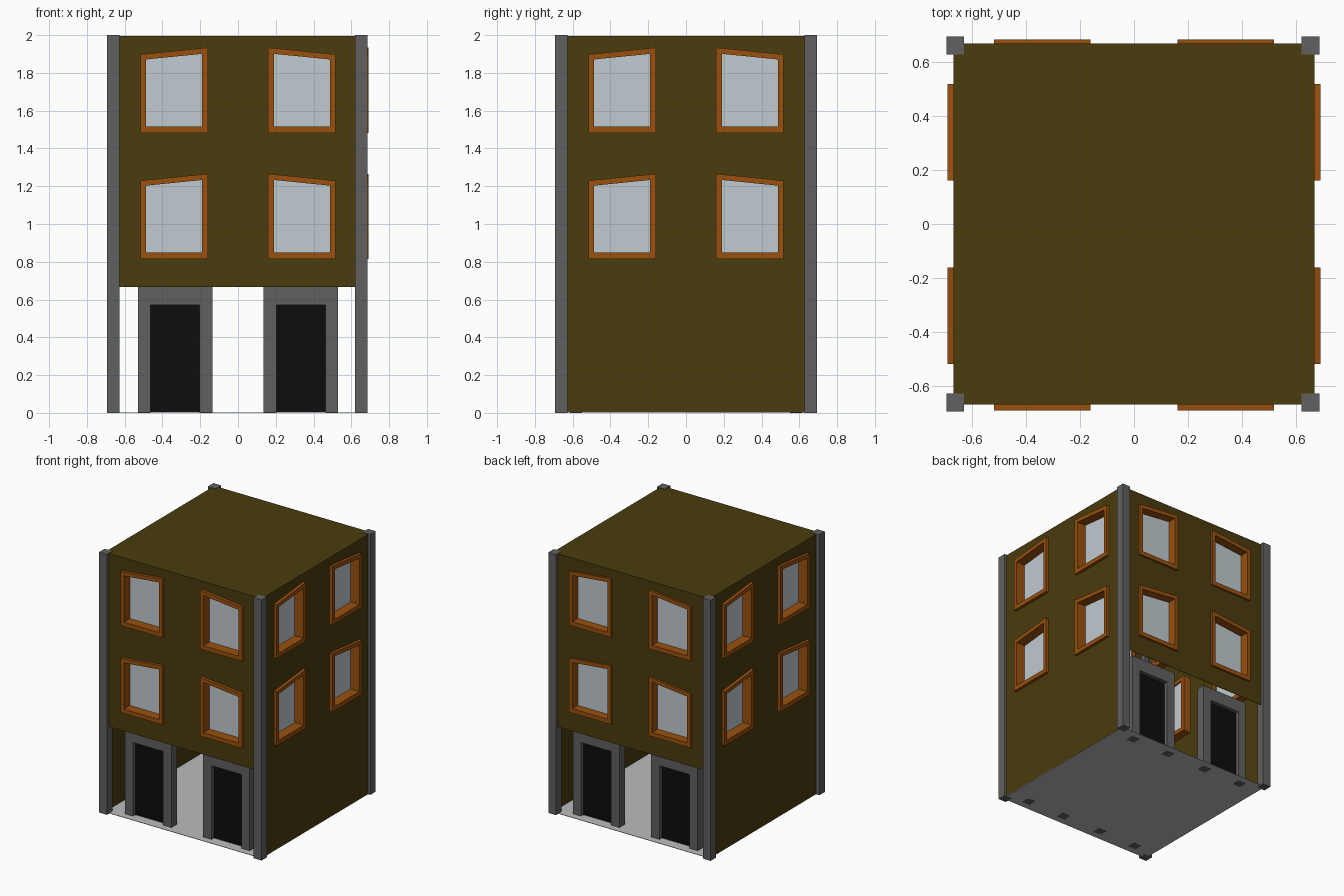
import bpy, bmesh, math
from mathutils import Matrix

if "Cube" in bpy.data.objects:
    bpy.data.objects.remove(bpy.data.objects["Cube"])


def material(name, r, g, b):
    m = bpy.data.materials.new(name)
    m.diffuse_color = (r, g, b, 1)
    m.use_nodes = True
    m.node_tree.nodes["Principled BSDF"].inputs["Base Color"].default_value = m.diffuse_color
    return m


OLIVE = material("olive_wall", 0.069, 0.045, 0.0044)
GREY = material("dark_grey_stone", 0.118, 0.118, 0.118)
ORANGE = material("orange_frame", 0.32, 0.081, 0.0044)
GLASS = material("pale_glass", 0.53, 0.594, 0.635)
BLACK = material("black_door", 0.004, 0.004, 0.004)
PALE = material("pale_floor", 0.50, 0.50, 0.50)

HALF = 0.667


def add_object(name, bm, mat):
    mesh = bpy.data.meshes.new(name)
    bm.to_mesh(mesh)
    bm.free()
    mesh.materials.append(mat)
    obj = bpy.data.objects.new(name, mesh)
    bpy.context.collection.objects.link(obj)
    return obj


def panel(name, loops, near, far, side, mat):
    """Flat outline (x, z) with holes, standing between two distances
    from the centre, on side 0 front, 1 right, 2 back, 3 left."""
    cu = bpy.data.curves.new(name, 'CURVE')
    cu.dimensions = '2D'
    cu.fill_mode = 'BOTH'
    cu.extrude = (far - near) / 2
    for loop in loops:
        sp = cu.splines.new('POLY')
        sp.points.add(len(loop) - 1)
        for p, (x, z) in zip(sp.points, loop):
            p.co = (x, z, 0, 1)
        sp.use_cyclic_u = True
    tmp = bpy.data.objects.new("outline", cu)
    bpy.context.collection.objects.link(tmp)
    dg = bpy.context.evaluated_depsgraph_get()
    mesh = bpy.data.meshes.new_from_object(tmp.evaluated_get(dg))
    bm = bmesh.new()
    bm.from_mesh(mesh)
    bpy.data.objects.remove(tmp)
    bpy.data.curves.remove(cu)
    bpy.data.meshes.remove(mesh)
    bmesh.ops.remove_doubles(bm, verts=bm.verts, dist=0.0001)
    bm.transform(Matrix.Rotation(math.pi / 2 * side, 4, 'Z')
                 @ Matrix.Rotation(math.pi / 2, 4, 'X')
                 @ Matrix.Translation((0, 0, (near + far) / 2)))
    bmesh.ops.recalc_face_normals(bm, faces=bm.faces)
    for f in bm.faces:
        f.material_index = 0
        f.smooth = False
    return add_object(name, bm, mat)


def box(name, lo, hi, mat):
    bm = bmesh.new()
    bmesh.ops.create_cube(bm, size=1)
    for v in bm.verts:
        v.co = [lo[i] if v.co[i] < 0 else hi[i] for i in range(3)]
    return add_object(name, bm, mat)


def window(s, z, inset):
    """Slanted window outline, mirrored by s, shrunk by inset."""
    i = inset
    return [(s * (0.16 + i), z + i * 1.1), (s * (0.517 - i), z + i * 1.1),
            (s * (0.517 - i), z + 0.415 - i * 0.9),
            (s * (0.16 + i), z + 0.451 - i * 1.1)]


def rect(x0, x1, z0, z1):
    return [(x0, z0), (x1, z0), (x1, z1), (x0, z1)]


SIDES = ["front", "right", "back", "left"]
for k, side in enumerate(SIDES):
    spots = [(s, z) for s in (-1, 1) for z in (0.815, 1.483)]
    # wall with window openings, ground floor open at front and back
    base = 0.667 if k % 2 == 0 else 0.002
    loops = [rect(-HALF, HALF, base, 1.995)]
    loops += [window(s, z, 0.015) for s, z in spots]
    panel(side + "_wall", loops, HALF - 0.003, HALF, k, OLIVE)
    # windows: deep frame and recessed pane
    out = 0.683 if k == 2 else 0.69
    for s, z in spots:
        panel(side + "_window_frame",
              [window(s, z, 0), window(s, z, 0.03)], 0.60, out, k, ORANGE)
        panel(side + "_window_pane",
              [window(s, z, 0.028)], 0.611, 0.615, k, GLASS)
    # doorways, set back under the open sides
    if k % 2 == 0:
        for s in (-1, 1):
            arch = [(0.135, 0), (0.205, 0), (0.205, 0.57), (0.462, 0.57),
                    (0.462, 0), (0.53, 0), (0.53, 0.668), (0.135, 0.668)]
            panel(side + "_door_frame", [[(s * x, z) for x, z in arch]],
                  0.55, 0.615, k, GREY)
            panel(side + "_door",
                  [rect(s * 0.203, s * 0.464, 0.004, 0.572)],
                  0.565, 0.585, k, BLACK)

# floor and roof plates
box("floor", (-HALF, -HALF, 0.001), (HALF, HALF, 0.004), PALE)
box("roof", (-HALF, -HALF, 1.992), (HALF, HALF, 1.996), OLIVE)

# corner posts
for x in (-0.661, 0.652):
    for y in (-0.66, 0.66):
        box("corner_post", (x - 0.033, y - 0.033, 0),
            (x + 0.033, y + 0.033, 2), GREY)
